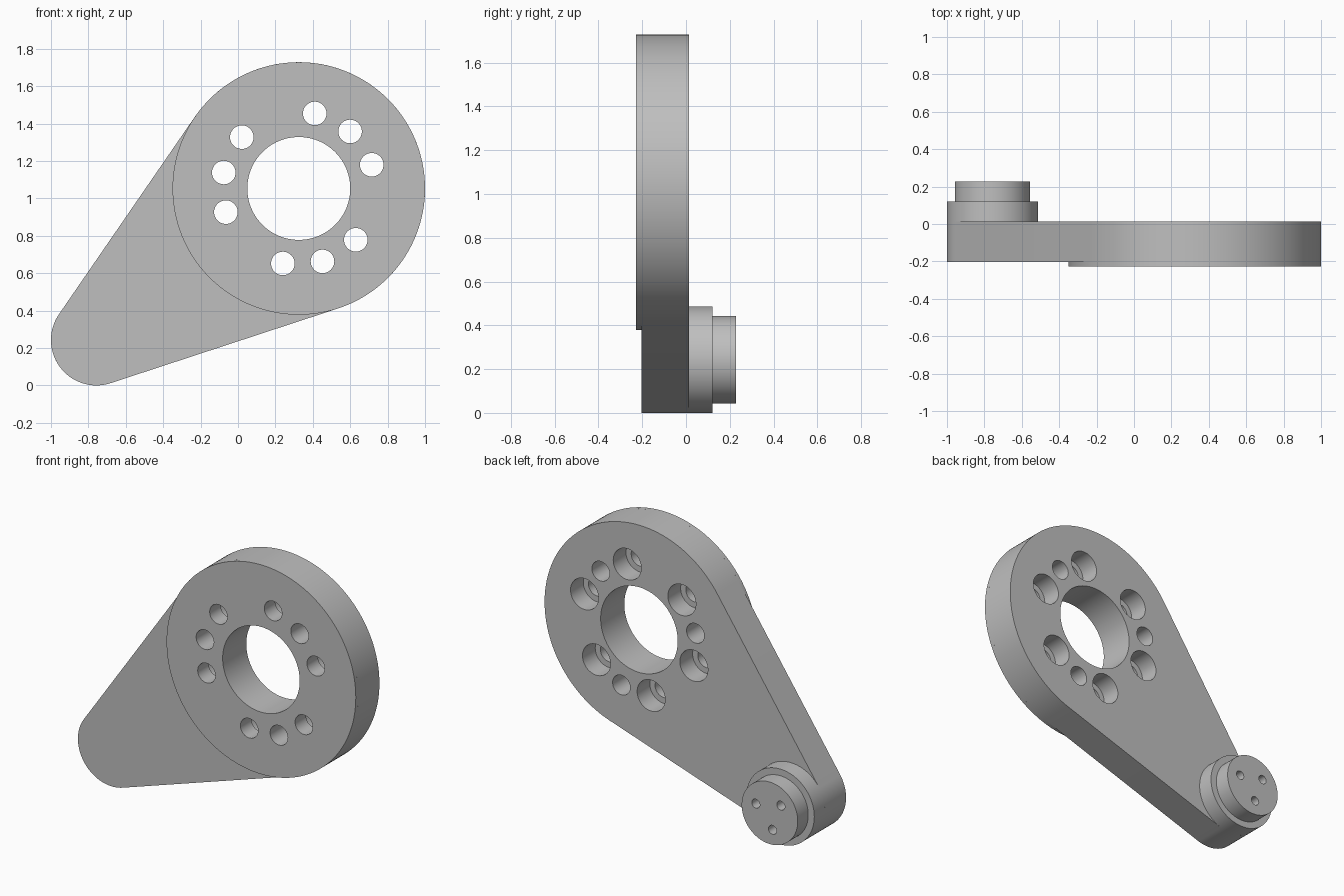
import bpy, bmesh
from math import cos, sin, pi, radians, atan2, acos, hypot

if "Cube" in bpy.data.objects:
    bpy.data.objects.remove(bpy.data.objects["Cube"], do_unlink=True)

# One plain grey metal
metal = bpy.data.materials.new("grey metal")
metal.use_nodes = True
GREY = (0.52, 0.52, 0.52, 1)
metal.diffuse_color = GREY
metal.node_tree.nodes["Principled BSDF"].inputs["Base Color"].default_value = GREY

# Main dimensions, in the x-z plane and along y
HUB, HUB_R = (0.325, 1.053), 0.675
PIN, PIN_R = (-0.757, 0.243), 0.243
FRONT, STEP, BACK, COLLAR, TIP = -0.228, -0.203, 0.013, 0.121, 0.228


def arc(center, r, a0, a1, n):
    return [(center[0] + r * cos(a0 + (a1 - a0) * i / n),
             center[1] + r * sin(a0 + (a1 - a0) * i / n)) for i in range(n + 1)]


def circle(center, r, n=48):
    return arc(center, r, 0, 2 * pi, n)[:-1]


def polar(center, r, degrees):
    a = radians(degrees)
    return center[0] + r * cos(a), center[1] + r * sin(a)


def prism(name, outlines, y0, y1):
    """Extrude closed x-z outlines from y0 to y1 as one object."""
    bm = bmesh.new()
    for outline in outlines:
        face = bm.faces.new([bm.verts.new((x, y0, z)) for x, z in outline])
        ext = bmesh.ops.extrude_face_region(bm, geom=[face])
        verts = [g for g in ext["geom"] if isinstance(g, bmesh.types.BMVert)]
        bmesh.ops.translate(bm, verts=verts, vec=(0, y1 - y0, 0))
    bmesh.ops.recalc_face_normals(bm, faces=bm.faces)
    mesh = bpy.data.meshes.new(name)
    bm.to_mesh(mesh)
    bm.free()
    mesh.materials.append(metal)
    obj = bpy.data.objects.new(name, mesh)
    bpy.context.collection.objects.link(obj)
    return obj


def activate(obj):
    bpy.ops.object.select_all(action="DESELECT")
    obj.select_set(True)
    bpy.context.view_layer.objects.active = obj


def cut(obj, cutter):
    activate(obj)
    mod = obj.modifiers.new("cut", "BOOLEAN")
    mod.operation, mod.solver, mod.object = "DIFFERENCE", "EXACT", cutter
    bpy.ops.object.modifier_apply(modifier=mod.name)


# Arm: tangent hull around the hub circle and the pin circle
dx, dz = HUB[0] - PIN[0], HUB[1] - PIN[1]
axis = atan2(dz, dx)
spread = acos((PIN_R - HUB_R) / hypot(dx, dz))
arm = prism("crank_arm", [
    arc(HUB, HUB_R, axis - spread, axis + spread, 96)
    + arc(PIN, PIN_R, axis + spread, axis + 2 * pi - spread, 48)], STEP, BACK)

# Raised round face on the front of the hub
plate = prism("hub_face", [circle(HUB, HUB_R, 160)], FRONT, STEP)

# Stepped pin on the back
collar = prism("pin_collar", [circle(PIN, PIN_R, 96)], BACK, COLLAR)
tip = prism("pin_tip", [circle(PIN, 0.2, 96)], COLLAR, TIP)

# Centre bore and three groups of three bolt holes; outer two are counterbored
groups = (48, 168, 288)
holes = [circle(HUB, 0.275, 96)]
holes += [circle(polar(HUB, 0.41, g + o), 0.063) for g in groups for o in (-30, 0, 30)]
sinks = [circle(polar(HUB, 0.41, g + o), 0.1) for g in groups for o in (-30, 30)]
through = prism("through_hole_cutter", holes, -0.5, 0.5)
counter = prism("counterbore_cutter", sinks, BACK - 0.13, 0.5)
screws = prism("pin_hole_cutter",
               [circle(polar(PIN, 0.105, a), 0.029, 24) for a in (19, 139, 259)],
               TIP - 0.09, 0.5)
cut(arm, through)
cut(arm, counter)
cut(plate, through)
cut(tip, screws)
for cutter in (through, counter, screws):
    bpy.data.objects.remove(cutter, do_unlink=True)

# Smooth round walls, crisp rims
for part in (arm, plate, collar, tip):
    activate(part)
    bpy.ops.object.shade_smooth_by_angle(angle=radians(30))
